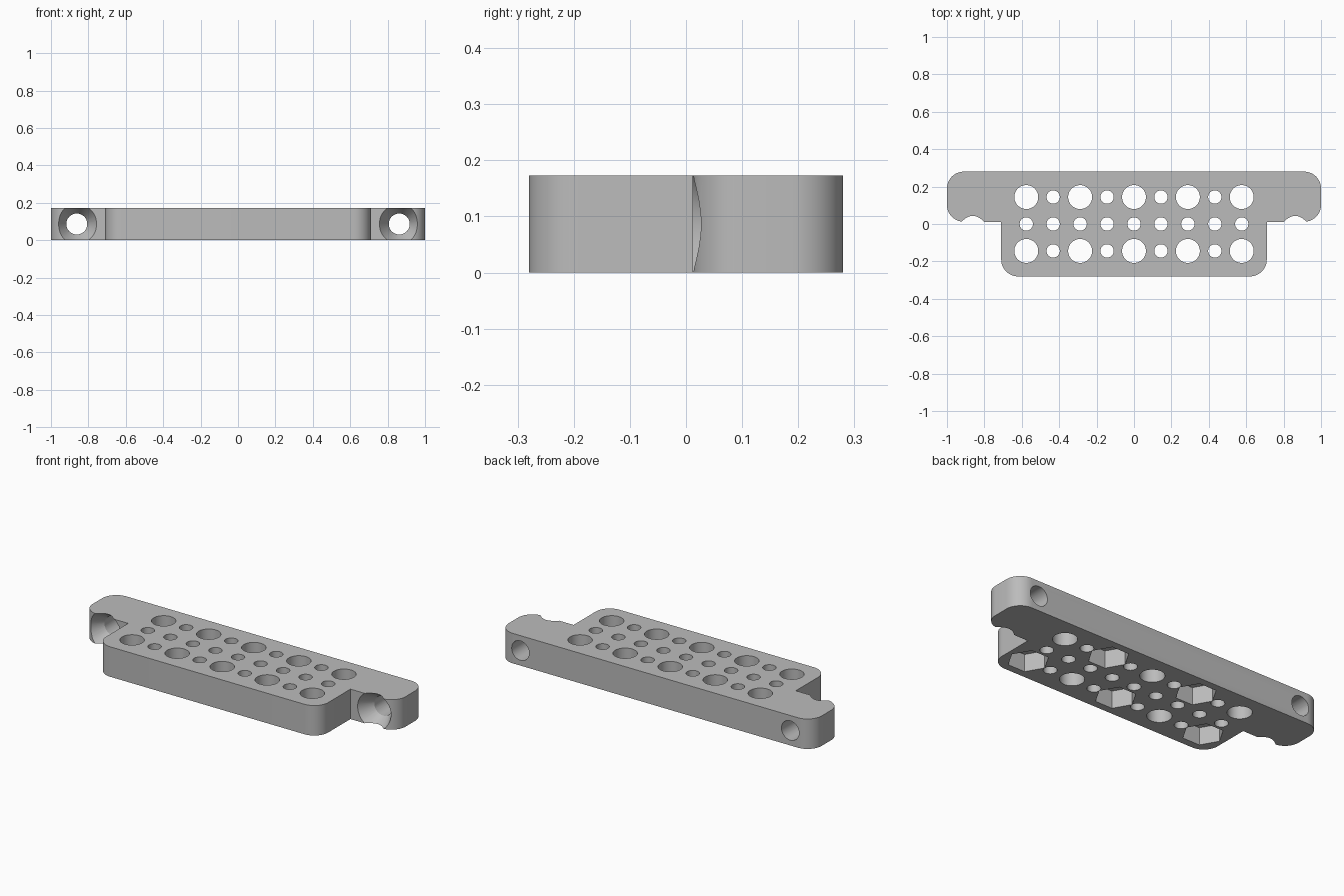
import bpy, bmesh
from math import cos, sin, pi, radians
from mathutils import Matrix, Vector

cube = bpy.data.objects.get("Cube")
if cube:
    bpy.data.objects.remove(cube, do_unlink=True)

THICK = 0.173
MID = THICK / 2
PITCH = 0.144
FILLET = 0.09
SCREW_X = 0.862

grey = bpy.data.materials.new("plain_grey")
grey.use_nodes = True
grey.diffuse_color = (0.5, 0.5, 0.5, 1)
grey.node_tree.nodes["Principled BSDF"].inputs["Base Color"].default_value = (0.5, 0.5, 0.5, 1)


def make_object(name, bm):
    bmesh.ops.recalc_face_normals(bm, faces=bm.faces)
    mesh = bpy.data.meshes.new(name)
    bm.to_mesh(mesh)
    bm.free()
    obj = bpy.data.objects.new(name, mesh)
    bpy.context.collection.objects.link(obj)
    mesh.materials.append(grey)
    return obj


def add_cone(bm, start, end, r1, r2, sides=48):
    """Solid cylinder, cone or prism running from start to end."""
    start, end = Vector(start), Vector(end)
    axis = end - start
    turn = Vector((0, 0, 1)).rotation_difference(axis).to_matrix().to_4x4()
    bmesh.ops.create_cone(bm, cap_ends=True, segments=sides, radius1=r1, radius2=r2,
                          depth=axis.length,
                          matrix=Matrix.Translation((start + end) / 2) @ turn)


def fillet(cx, cy, start, steps=12):
    """Quarter-circle corner, counter-clockwise from a start angle."""
    angles = [radians(start) + pi / 2 * i / steps for i in range(steps + 1)]
    return [(cx + FILLET * cos(a), cy + FILLET * sin(a)) for a in angles]


# Plate: half outline mirrored, then extruded
half = fillet(0.71 - FILLET, -0.28 + FILLET, -90)
half += [(0.71, 0.012)]
half += fillet(1 - FILLET, 0.012 + FILLET, -90)
half += fillet(1 - FILLET, 0.28 - FILLET, 0)
outline = half + [(-x, y) for x, y in reversed(half)]
bm = bmesh.new()
base = bm.faces.new([bm.verts.new((x, y, 0)) for x, y in outline])
raised = bmesh.ops.extrude_face_region(bm, geom=[base])["geom"]
bmesh.ops.translate(bm, vec=(0, 0, THICK),
                    verts=[v for v in raised if isinstance(v, bmesh.types.BMVert)])
plate = make_object("mounting_plate", bm)

# Straight holes and hex pockets
bores, pockets = bmesh.new(), bmesh.new()
for col in range(-4, 5):
    for row in (-1, 0, 1):
        x, y = col * PITCH, row * PITCH
        large = row != 0 and col % 2 == 0
        r = 0.064 if large else 0.0355
        add_cone(bores, (x, y, -0.1), (x, y, THICK + 0.1), r, r)
        # Pockets alternate between the two outer rows
        if large and (col % 4 == 0) == (row == -1):
            bmesh.ops.create_cone(
                pockets, cap_ends=True, segments=6, radius1=0.108, radius2=0.108, depth=0.2,
                matrix=Matrix.Translation((x, y, 0)) @ Matrix.Rotation(pi / 2, 4, "Z"))

# Horizontal screw holes with countersinks in the wings
for side in (-1, 1):
    x = side * SCREW_X
    add_cone(bores, (x, -0.1, MID), (x, 0.4, MID), 0.056, 0.056)
    add_cone(pockets, (x, -0.018, MID), (x, 0.11, MID), 0.125, 0.045)

bpy.context.view_layer.objects.active = plate
for name, cutter_bm in (("bore_cutter", bores), ("pocket_cutter", pockets)):
    cutter = make_object(name, cutter_bm)
    cutter.hide_render = True
    mod = plate.modifiers.new(name, "BOOLEAN")
    mod.operation = "DIFFERENCE"
    mod.solver = "EXACT"
    mod.object = cutter
    bpy.ops.object.modifier_apply(modifier=mod.name)
    bpy.data.objects.remove(cutter, do_unlink=True)

# Smooth rounds, sharp edges
bpy.ops.object.select_all(action="DESELECT")
plate.select_set(True)
bpy.ops.object.shade_smooth_by_angle(angle=radians(30))
